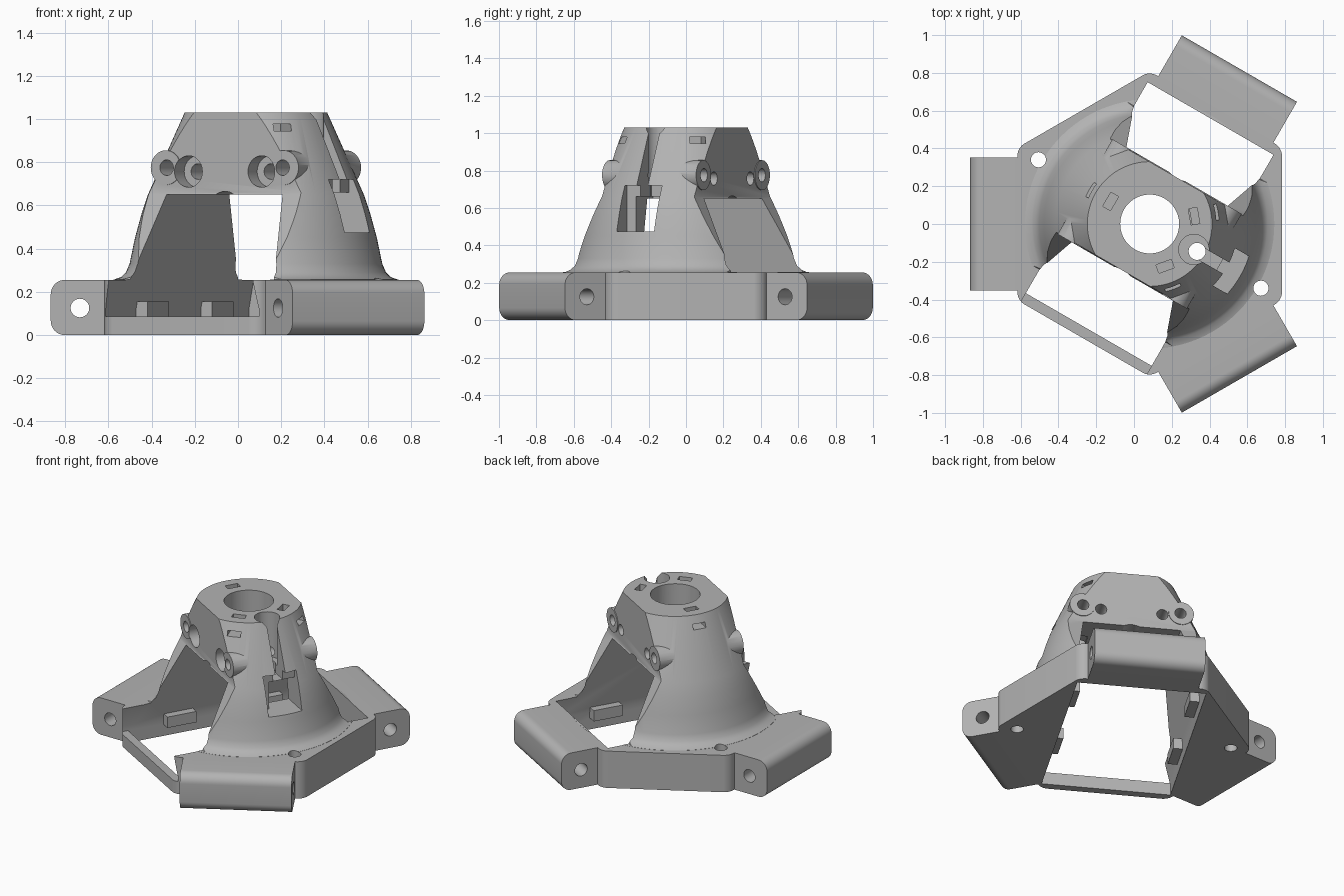
import bpy, bmesh, math
from mathutils import Matrix, Vector

cube = bpy.data.objects.get("Cube")
if cube:
    bpy.data.objects.remove(cube, do_unlink=True)

grey = bpy.data.materials.new("plain grey")
grey.use_nodes = True
colour = (0.45, 0.45, 0.45, 1)
grey.diffuse_color = colour
grey.node_tree.nodes["Principled BSDF"].inputs["Base Color"].default_value = colour

TOP, BASE = 1.03, 0.255


def to_object(name, bm, turn=0):
    bmesh.ops.recalc_face_normals(bm, faces=bm.faces)
    bm.transform(Matrix.Rotation(math.radians(turn), 4, 'Z'))
    mesh = bpy.data.meshes.new(name)
    bm.to_mesh(mesh)
    bm.free()
    ob = bpy.data.objects.new(name, mesh)
    bpy.context.collection.objects.link(ob)
    mesh.materials.append(grey)
    return ob


def prism(name, points, axis, lo, hi, turn=0):
    """Extrude a 2D outline along one axis."""
    place = {'X': lambda a, b, h: (h, a, b),
             'Y': lambda a, b, h: (a, h, b),
             'Z': lambda a, b, h: (a, b, h)}[axis]
    bm = bmesh.new()
    face = bm.faces.new([bm.verts.new(place(a, b, lo)) for a, b in points])
    new = bmesh.ops.extrude_face_region(bm, geom=[face])["geom"]
    bmesh.ops.translate(bm, vec=Vector(place(0, 0, hi - lo)),
                        verts=[v for v in new if isinstance(v, bmesh.types.BMVert)])
    return to_object(name, bm, turn)


def rect(a0, a1, b0, b1):
    return [(a0, b0), (a1, b0), (a1, b1), (a0, b1)]


def circle(a, b, r, n=40):
    return [(a + r * math.cos(math.tau * i / n), b + r * math.sin(math.tau * i / n))
            for i in range(n)]


def rounded(points, reach, steps=8):
    """Round the corners that have a reach above zero."""
    out = []
    for i, (p, d) in enumerate(zip(points, reach)):
        c = Vector(p)
        if d == 0:
            out.append(p)
            continue
        a = c + (Vector(points[i - 1]) - c).normalized() * d
        b = c + (Vector(points[(i + 1) % len(points)]) - c).normalized() * d
        for k in range(steps + 1):
            t = k / steps
            w = 1.41 * t * (1 - t)
            q = (a * (1 - t) ** 2 + c * w + b * t * t) / ((1 - t) ** 2 + w + t * t)
            out.append((q.x, q.y))
    return out


def combine(body, tool, operation):
    mod = body.modifiers.new("cut", 'BOOLEAN')
    mod.operation, mod.solver, mod.object = operation, 'EXACT', tool
    bpy.context.view_layer.objects.active = body
    bpy.ops.object.modifier_apply(modifier=mod.name)
    bpy.data.objects.remove(tool, do_unlink=True)


def add(body, tool):
    combine(body, tool, 'UNION')


def cut(body, tool):
    combine(body, tool, 'DIFFERENCE')


# Flared tower, turned from a profile
bm = bmesh.new()
profile = [(0, 0.2), (0.66, 0.2), (0.66, 0.256), (0.625, 0.268), (0.602, 0.29), (0.585, 0.33),
           (0.56, 0.45), (0.53, 0.56), (0.5, 0.65), (0.33, TOP), (0, TOP)]
verts = [bm.verts.new((r, 0, z)) for r, z in profile]
edges = [bm.edges.new(pair) for pair in zip(verts, verts[1:])]
bmesh.ops.spin(bm, geom=verts + edges, cent=(0, 0, 0), axis=(0, 0, 1),
               angle=math.tau, steps=96, use_duplicate=False)
bmesh.ops.remove_doubles(bm, verts=bm.verts, dist=0.0005)
body = to_object("effector_body", bm)

# Two flats on the tower, leaning out near the base
for side in (1, -1):
    outline = [(0.285, 1.2), (0.285, 0.66), (0.5, 0.257), (0.9, 0.257), (0.9, 1.2)]
    cut(body, prism("flat_cutter", [(side * a, b) for a, b in outline], 'Y', -1, 1))

# Screw bosses at the ends of the flats
for side in (1, -1):
    add(body, prism("boss", circle(side * 0.315, 0.775, 0.08), 'X', -0.29, 0.29))

# Hexagonal base and three arms
R = 0.70 / math.cos(math.pi / 6)
hexagon = [(R * math.cos(math.radians(a)), R * math.sin(math.radians(a)))
           for a in range(30, 390, 60)]
add(body, prism("base", rounded(hexagon, [0.04] * 6), 'Z', 0, BASE))
arm = rounded(rect(0.66, 0.95, 0, BASE), [0, 0.065, 0.065, 0])
for turn in (0, 120, 240):
    add(body, prism("arm", arm, 'Y', -0.352, 0.352, turn))

# Tapered tunnel through tower and base, open over the front rail


def tunnel(z0):
    return [(-0.41, z0), (0.41, z0), (0.41, 0.12), (0.31, 0.65), (-0.31, 0.65), (-0.41, 0.12)]


cut(body, prism("tunnel_cutter", tunnel(-0.1), 'X', -0.645, 0.645))
cut(body, prism("front_cutter", tunnel(0.085), 'X', -1.2, -0.6))
cut(body, prism("groove_cutter", circle(0, 0.575, 0.09), 'X', -0.6, 0.6))

# Small blocks inside the base
for side in (1, -1):
    for end in (1, -1):
        block = rect(*sorted((end * 0.2, end * 0.4)), *sorted((side * 0.35, side * 0.46)))
        add(body, prism("inner_block", block, 'Z', 0.08, 0.155))

# Arm pivots, base screw holes, centre bore
for turn in (0, 120, 240):
    cut(body, prism("pivot_cutter", circle(0.815, 0.125, 0.043), 'Y', -0.5, 0.5, turn))
for side in (1, -1):
    cut(body, prism("screw_cutter", circle(0, side * 0.68, 0.04), 'Z', -0.1, 0.5))
cut(body, prism("bore_cutter", circle(0, 0, 0.156, 64), 'Z', 0.5, 1.2))

# Holes through the flats, wide at the front
for side in (1, -1):
    cut(body, prism("boss_hole", circle(side * 0.31, 0.775, 0.036), 'X', -0.5, 0.5))
    cut(body, prism("fan_hole", circle(side * 0.195, 0.757, 0.036), 'X', -0.5, 0.5))
    cut(body, prism("fan_recess", circle(side * 0.195, 0.757, 0.073), 'X', -0.5, -0.2))

# Tie slots from the top to the side of the tower
for turn in (90, -50, -130):
    cut(body, prism("top_slot", rect(0.215, 0.262, -0.043, 0.043), 'Z', 0.94, 1.2, turn))
    cut(body, prism("side_slot", rect(-0.043, 0.043, 0.945, 0.978), 'X', 0.22, 0.6, turn))

# Sensor channel: round pocket, slit and side window
cut(body, prism("channel_pocket", circle(0, -0.27, 0.08), 'Z', 0.72, 1.2))
cut(body, prism("channel_hole", circle(0, -0.29, 0.045), 'Z', 0.5, 0.9))
cut(body, prism("channel_slit", rect(-0.034, 0.034, 0.66, 1.2), 'Y', -0.8, -0.28))
cut(body, prism("window_cutter", rect(-0.115, 0.115, 0.475, 0.72), 'Y', -0.8, -0.43))
cut(body, prism("window_inner", rect(-0.06, 0.115, 0.475, 0.66), 'Y', -0.5, -0.25))

# Turn into place and shade
body.matrix_world = (Matrix.Translation((0.083, 0, 0))
                     @ Matrix.Rotation(math.radians(60), 4, 'Z'))
for ob in bpy.context.selected_objects:
    ob.select_set(False)
body.select_set(True)
bpy.context.view_layer.objects.active = body
bpy.ops.object.shade_smooth_by_angle(angle=math.radians(30))
